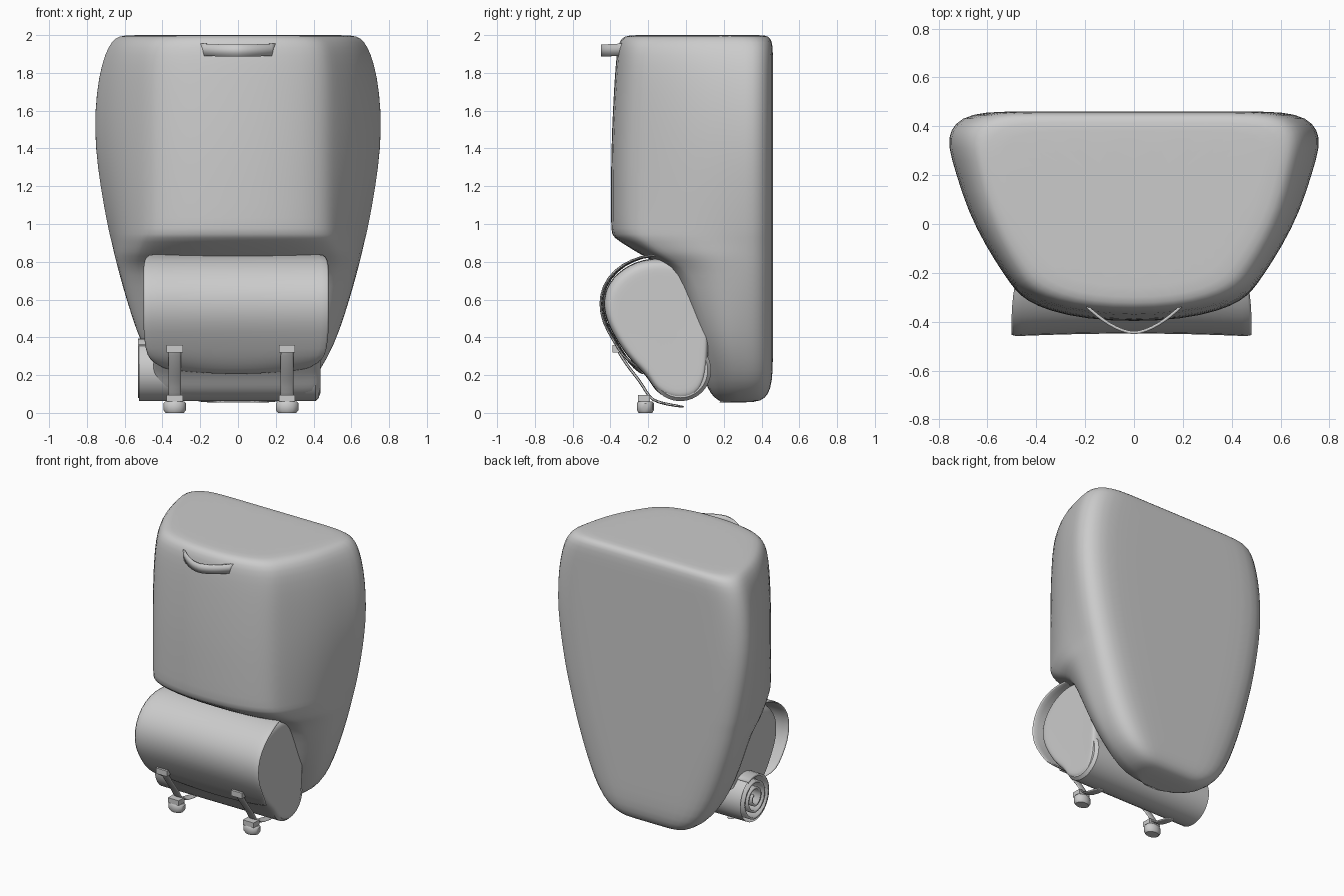
import bpy, bmesh, math
from mathutils import Vector

if "Cube" in bpy.data.objects:
    bpy.data.objects.remove(bpy.data.objects["Cube"])


def loft(name, rows, closed=True, caps=True, thick=0.0, subsurf=0, angle=40):
    """Skin a list of equal-length point rows; optionally cap, thicken, subdivide."""
    bm = bmesh.new()
    vr = [[bm.verts.new(p) for p in r] for r in rows]
    n = len(rows[0])
    for a, b in zip(vr, vr[1:]):
        for i in range(n if closed else n - 1):
            j = (i + 1) % n
            bm.faces.new((a[i], a[j], b[j], b[i]))
    if closed and caps:
        bm.faces.new(vr[0][::-1])
        bm.faces.new(vr[-1])
    bmesh.ops.recalc_face_normals(bm, faces=bm.faces)
    me = bpy.data.meshes.new(name)
    bm.to_mesh(me)
    bm.free()
    ob = bpy.data.objects.new(name, me)
    bpy.context.collection.objects.link(ob)
    bpy.ops.object.select_all(action='DESELECT')
    ob.select_set(True)
    bpy.context.view_layer.objects.active = ob
    if subsurf:
        bpy.ops.object.shade_smooth()
    else:
        bpy.ops.object.shade_smooth_by_angle(angle=math.radians(angle))
    if thick:
        m = ob.modifiers.new("thickness", 'SOLIDIFY')
        m.thickness = thick
        m.offset = 0
    if subsurf:
        m = ob.modifiers.new("smooth", 'SUBSURF')
        m.levels = m.render_levels = subsurf
    return ob


def ribbon(name, path, across, thick, subsurf=0):
    """Flat strap following a path, 'across' is its half-width vector."""
    a = Vector(across)
    return loft(name, [[Vector(p) - a, Vector(p) + a] for p in path],
                closed=False, thick=thick, subsurf=subsurf)


def section(z, w, f, yf, yb, s=1.0):
    """Bag cross-section: flat back, rounded rear corners, slanted sides, bowed front."""
    depth = yb - yf
    r = min(1.0, 2.2 * depth / 0.85)     # rear corner scale
    c = min(1.0, w / 0.5)
    y0 = yb - 0.14 * r                   # widest line
    y1 = yf + 0.125 * depth / 0.85       # front corner
    half = [(w - 0.30 * c, yb), (w - 0.15 * c, yb), (w - 0.055 * c, yb - 0.025 * r),
            (w - 0.01 * c, yb - 0.075 * r), (w, y0)]
    for t, bulge in ((0.2, 0.02), (0.45, 0.043), (0.7, 0.038), (0.9, 0.016)):
        half.append((w + (f - w) * t + bulge * c, y0 + (y1 - y0) * t))
    for k, t in ((1, 0), (0.9, 0.33), (0.72, 0.65), (0.4, 0.92)):
        half.append((f * k, y1 + (yf - y1) * t))
    pts = [(0, yb)] + half + [(0, yf)] + [(-x, y) for x, y in half[::-1]]
    return [(x * s, 0.1 + (y - 0.1) * s, z) for x, y in pts]


# main bag: z, rear half-width, front half-width, front y, rear y
levels = [
    (0.055, 0.20, 0.14, 0.20, 0.37), (0.075, 0.27, 0.20, 0.15, 0.42),
    (0.13, 0.36, 0.27, 0.11, 0.45), (0.22, 0.435, 0.34, 0.09, 0.46),
    (0.36, 0.507, 0.42, 0.05, 0.46), (0.52, 0.565, 0.47, 0.0, 0.46),
    (0.68, 0.615, 0.50, -0.06, 0.46), (0.78, 0.642, 0.515, -0.12, 0.46),
    (0.83, 0.655, 0.52, -0.23, 0.46), (0.88, 0.667, 0.505, -0.31, 0.46),
    (0.93, 0.68, 0.49, -0.39, 0.46), (0.96, 0.688, 0.485, -0.40, 0.46),
    (1.10, 0.717, 0.485, -0.40, 0.46), (1.30, 0.75, 0.485, -0.40, 0.46),
    (1.50, 0.767, 0.485, -0.395, 0.46), (1.70, 0.756, 0.485, -0.385, 0.46),
    (1.85, 0.727, 0.48, -0.375, 0.46), (1.94, 0.692, 0.465, -0.365, 0.46),
    (1.985, 0.655, 0.435, -0.345, 0.45), (2.0, 0.615, 0.39, -0.31, 0.42)]
rings = [section(*levels[0], s=0.5)] + [section(*l) for l in levels]
rings.append(section(*levels[-1], s=0.8))
loft("bag_body", rings, subsurf=1)

# front pouch under the flap, extruded across x with rounded ends
pouch = [(0.16, 0.70), (0.0, 0.805), (-0.19, 0.83), (-0.34, 0.77), (-0.435, 0.66),
         (-0.44, 0.53), (-0.385, 0.41), (-0.30, 0.28), (-0.20, 0.19), (-0.165, 0.11),
         (-0.06, 0.055), (0.06, 0.07), (0.12, 0.18), (0.12, 0.45)]
rings = []
for x, s in ((-0.445, 0.75), (-0.45, 0.88), (-0.42, 0.96), (-0.36, 1), (0, 1),
             (0.36, 1), (0.41, 0.985), (0.44, 0.92), (0.435, 0.75)):
    rings.append([(x, -0.05 + (y + 0.05) * s, 0.40 + (z - 0.40) * s) for y, z in pouch])
loft("front_pouch", rings, subsurf=2)

# curved flap wrapped over the pouch: y, z, half-width
flap = [(0.06, 0.80, 0.42), (-0.06, 0.828, 0.45), (-0.18, 0.838, 0.47), (-0.28, 0.81, 0.49),
        (-0.37, 0.755, 0.495), (-0.43, 0.67, 0.495), (-0.447, 0.58, 0.495),
        (-0.43, 0.48, 0.495), (-0.375, 0.385, 0.49), (-0.325, 0.30, 0.475),
        (-0.27, 0.235, 0.44), (-0.225, 0.205, 0.38)]
rows = []
for y, z, w in flap:
    row = []
    for i in range(13):
        u = i / 6 - 1
        row.append((u * w - 0.01, y - 0.012 * u * u, z + 0.03 * u * u * (z < 0.3)))
    rows.append(row)
loft("pouch_flap", rows, closed=False, thick=0.014, subsurf=1)

# rolled mat with visible spiral on the left end
spiral = []
for i in range(81):
    t = i / 80
    r = 0.16 - 0.13 * t
    a = math.radians(60) + t * math.tau * 3
    spiral.append((-0.03 + r * math.cos(a), 0.225 + r * 1.03 * math.sin(a)))
loft("bedroll", [[(x, y, z) for y, z in spiral] for x in (-0.53, 0.0)],
     closed=False, thick=0.016)
disc = lambda x, r: [(x, -0.03 + r * math.cos(i * math.tau / 32),
                      0.225 + r * math.sin(i * math.tau / 32)) for i in range(32)]
loft("bedroll_outer_wrap", [disc(x, 0.163) for x in (-0.525, -0.2, 0.1, 0.40)], caps=False)
loft("bedroll_end", [disc(0.36, 0.163), disc(0.41, 0.163), disc(0.43, 0.145)])

# grab handle bowed out from the top of the front
path = []
for i in range(17):
    u = i / 8 - 1
    path.append((u * 0.2, -0.445 + 0.115 * abs(u) ** 1.7, 1.918 + 0.006 * u * u))
ribbon("grab_handle", path, (0, 0, 0.032), 0.012)

# two closing straps with buckles
for side, cx in (("left", -0.335), ("right", 0.26)):
    path = [(cx, y, z) for y, z in ((-0.375, 0.36), (-0.35, 0.31), (-0.30, 0.235),
            (-0.245, 0.17), (-0.21, 0.11), (-0.18, 0.065), (-0.10, 0.045), (0.0, 0.03))]
    ribbon(side + "_strap", path, (0.037, 0, 0), 0.016, subsurf=1)
    rings = []
    for z, s in ((0.0, 0.8), (0.015, 1), (0.05, 1), (0.06, 0.85)):
        rings.append([(cx + 0.06 * s * math.cos(i * math.tau / 12),
                       -0.215 + 0.045 * s * math.sin(i * math.tau / 12), z)
                      for i in range(12)])
    loft(side + "_buckle", rings)
    # pin plate of the buckle and keeper loop on the flap
    for part, y0, y1, z0, z1 in (("_buckle_plate", -0.255, -0.19, 0.06, 0.095),
                                 ("_strap_loop", -0.39, -0.35, 0.32, 0.36)):
        box = [[(cx + sx * 0.043, y, z) for sx, y in ((-1, y0), (1, y0), (1, y1), (-1, y1))]
               for z in (z0, z1)]
        loft(side + part, box)
